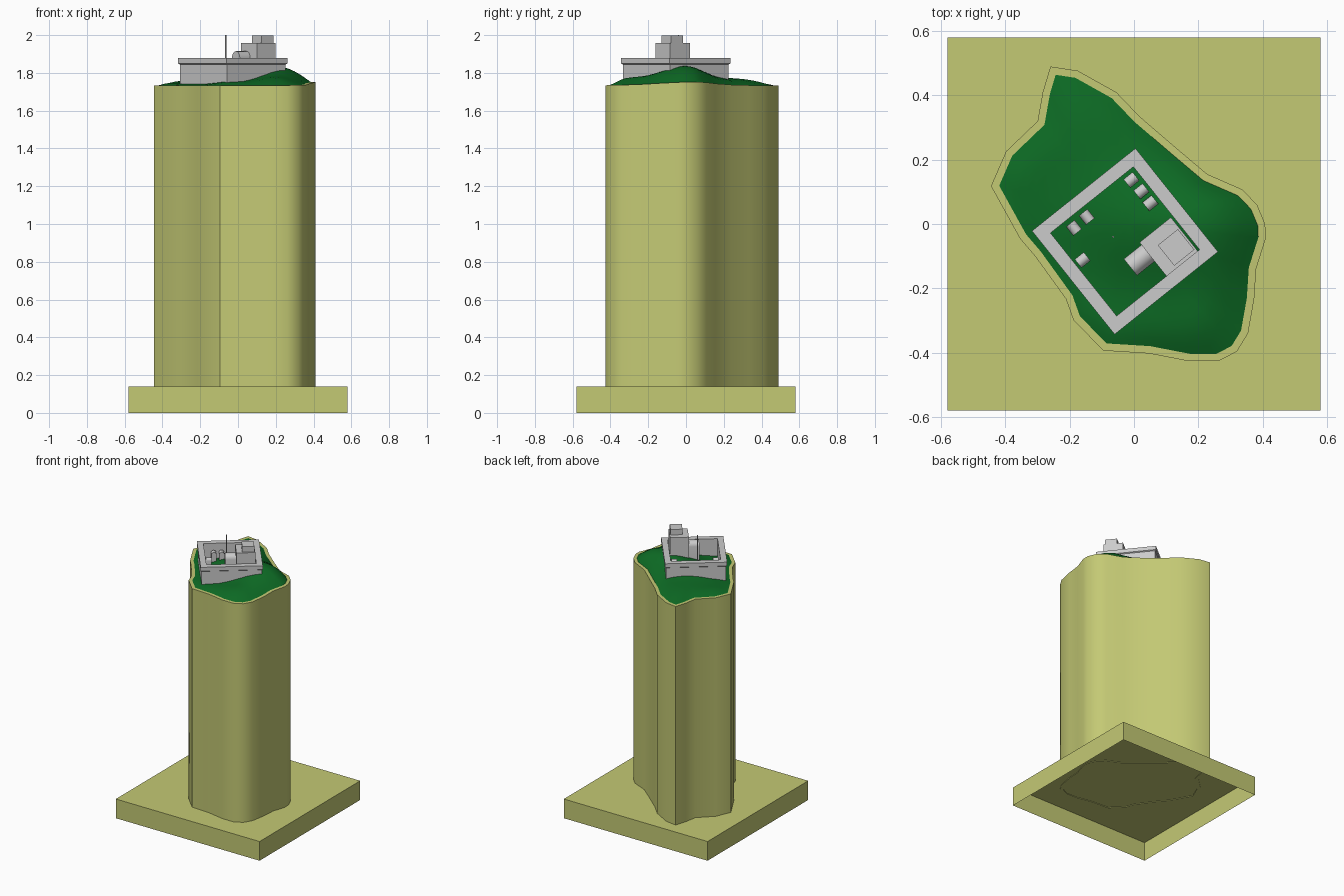
import bpy, bmesh, math
from mathutils import Vector, Matrix

if "Cube" in bpy.data.objects:
    bpy.data.objects.remove(bpy.data.objects["Cube"])


def material(name, rgb):
    m = bpy.data.materials.new(name)
    m.diffuse_color = (*rgb, 1)
    m.use_nodes = True
    m.node_tree.nodes["Principled BSDF"].inputs["Base Color"].default_value = m.diffuse_color
    return m


SAND = material("sandstone", (0.55, 0.585, 0.175))
GREEN = material("grass", (0.004, 0.147, 0.018))


def finish(name, bm, mat=None, smooth=None, closed=True):
    if closed:
        bmesh.ops.recalc_face_normals(bm, faces=bm.faces[:])
    me = bpy.data.meshes.new(name)
    bm.to_mesh(me)
    bm.free()
    ob = bpy.data.objects.new(name, me)
    bpy.context.collection.objects.link(ob)
    if mat:
        me.materials.append(mat)
    if smooth:
        bpy.ops.object.select_all(action='DESELECT')
        ob.select_set(True)
        bpy.context.view_layer.objects.active = ob
        bpy.ops.object.shade_smooth_by_angle(angle=math.radians(smooth))
    return ob


def bridge(bm, a, b):
    n = len(a)
    for i in range(n):
        bm.faces.new((a[i], a[(i + 1) % n], b[(i + 1) % n], b[i]))


# Cliff outline, counter-clockwise, and its inset
OUT = [Vector(p) for p in reversed([
    (-.26, .49), (-.175, .477), (-.055, .41), (.017, .335), (.125, .242), (.228, .155),
    (.336, .108), (.383, .06), (.408, 0), (.41, -.045), (.38, -.14), (.374, -.233),
    (.355, -.34), (.32, -.397), (.262, -.427), (.172, -.427), (.048, -.403), (-.095, -.394),
    (-.188, -.30), (-.212, -.233), (-.308, -.10), (-.355, -.045), (-.445, .118),
    (-.398, .226), (-.30, .32), (-.284, .41)])]
N = len(OUT)


def inset(i, d):
    p, q, r = OUT[i - 1], OUT[i], OUT[(i + 1) % N]
    e, f = (q - p).normalized(), (r - q).normalized()
    n1, n2 = Vector((-e.y, e.x)), Vector((-f.y, f.x))
    m = (n1 + n2).normalized()
    return q + m * d / max(m.dot(n1), 0.7)


INN = [inset(i, 0.023) for i in range(N)]


def rim(p):
    return 1.734 + 0.018 * math.exp(-(p - Vector((.38, .03))).length_squared / 0.06)


# Square plinth, open underneath
bm = bmesh.new()
bmesh.ops.create_cube(bm, size=1, matrix=Matrix.Translation((0, 0, .07)) @ Matrix.Diagonal((1.16, 1.16, .14, 1)))
bmesh.ops.delete(bm, geom=[f for f in bm.faces if f.normal.z < -.5], context='FACES_ONLY')
finish("plinth", bm, SAND, closed=False)

# Cliff column: hollow wall following the outline
bm = bmesh.new()
rings = []
for pts, top in ((OUT, False), (OUT, True), (INN, True), (INN, False)):
    rings.append([bm.verts.new((p.x, p.y, rim(OUT[i]) if top else .136)) for i, p in enumerate(pts)])
for k in range(4):
    bridge(bm, rings[k], rings[(k + 1) % 4])
finish("cliff_column", bm, SAND, smooth=40)

# Grassy hilltop: concentric rings lifted by soft bumps
BUMPS = [(.21, -.02, .085, .14), (-.05, .02, .05, .13), (-.15, .3, .03, .13),
         (-.37, .17, .025, .06), (.2, -.33, .035, .09), (-.08, -.36, .025, .08)]
bm = bmesh.new()
C, STEPS = Vector((-.02, 0)), 14


def ground(p, t, edge):
    h = sum(a * math.exp(-((p.x - x) ** 2 + (p.y - y) ** 2) / (2 * s * s)) for x, y, a, s in BUMPS)
    return 1.736 + (edge - 1.736) * t + h * (1 - t ** 8)


prev = None
for k in range(STEPS):
    t = 1 - k / STEPS
    ring = []
    for i in range(N):
        p = C.lerp(INN[i], t)
        ring.append(bm.verts.new((p.x, p.y, ground(p, t, rim(OUT[i])))))
    if prev:
        bridge(bm, prev, ring)
    prev = ring
mid = bm.verts.new((C.x, C.y, ground(C, 0, 1.736)))
for i in range(N):
    bm.faces.new((prev[i], prev[(i + 1) % N], mid))
finish("grass_hill", bm, GREEN, smooth=60, closed=False)

# Fort walls: square ring with a slight parapet overhang
ROT = math.radians(38.6)
bm = bmesh.new()
prof = [(.199, 1.74), (.199, 1.845), (.206, 1.85), (.206, 1.878), (.165, 1.878), (.165, 1.74)]
M = Matrix.Translation((-.028, -.054, 0)) @ Matrix.Rotation(ROT, 4, 'Z')
rings = [[bm.verts.new(M @ Vector((sx * r, sy * r, z)))
          for sx, sy in ((1, 1), (-1, 1), (-1, -1), (1, -1))] for r, z in prof]
for k in range(len(rings)):
    bridge(bm, rings[k], rings[(k + 1) % len(rings)])
finish("fort_walls", bm)


def block(name, x, y, su, sv, z0, z1):
    bm = bmesh.new()
    m = (Matrix.Translation((x, y, (z0 + z1) / 2)) @ Matrix.Rotation(ROT, 4, 'Z')
         @ Matrix.Diagonal((su, sv, z1 - z0, 1)))
    bmesh.ops.create_cube(bm, size=1, matrix=m)
    finish(name, bm)


def vault(name, x, y, length, width, z0, z1, turn=0):
    # arched cross-section extruded along its axis
    r = width / 2
    arch = [(-r, z0)] + [(-r * math.cos(a * math.pi / 8), z1 - r + r * math.sin(a * math.pi / 8))
                         for a in range(9)] + [(r, z0)]
    m = Matrix.Translation((x, y, 0)) @ Matrix.Rotation(ROT + turn, 4, 'Z')
    bm = bmesh.new()
    ends = [[bm.verts.new(m @ Vector((s * length / 2, v, z))) for v, z in arch] for s in (-1, 1)]
    bridge(bm, *ends)
    for e in ends:
        bm.faces.new(e)
    finish(name, bm, smooth=35)


# Keep, its upper storey and the vaulted porch
block("keep", .108, -.071, .125, .135, 1.75, 1.957)
block("keep_upper", .131, -.073, .08, .082, 1.957, 1.997)
vault("keep_porch", .022, -.108, .085, .066, 1.75, 1.915)

# Small vaulted huts along the walls
HUTS = [(-.008, .137, 0), (.023, .102, 0), (.051, .065, 0),
        (-.187, -.012, 1), (-.147, .022, 1), (-.16, -.112, 0)]
for i, (x, y, q) in enumerate(HUTS):
    vault(f"hut_{i + 1}", x, y, .036, .034, 1.74, 1.835, q * math.pi / 2)

# Flagpole
bm = bmesh.new()
bmesh.ops.create_cone(bm, cap_ends=True, segments=8, radius1=.003, radius2=.003, depth=.24,
                      matrix=Matrix.Translation((-.065, -.04, 1.88)))
finish("flagpole", bm, smooth=50)
